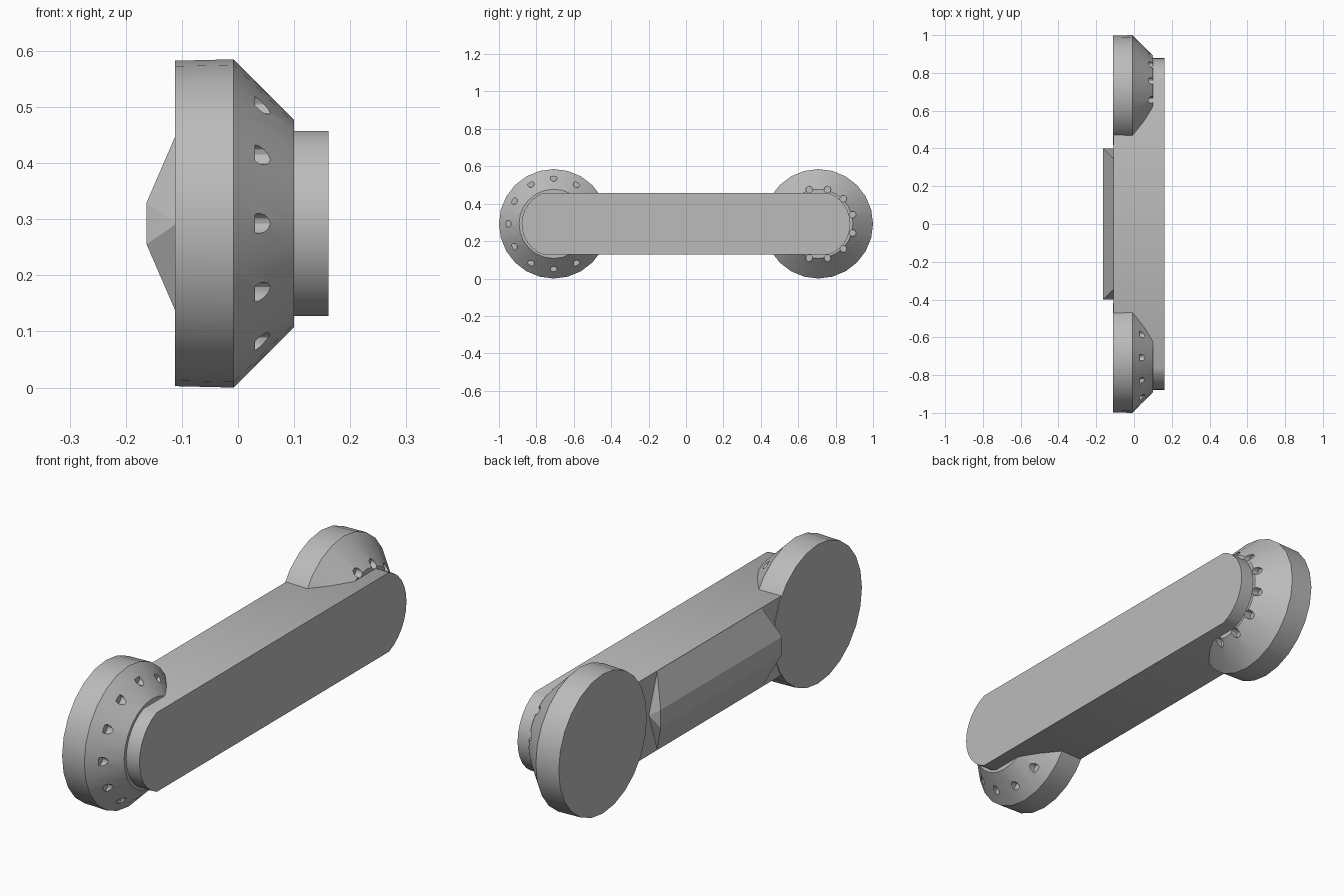
import bpy, bmesh
from math import cos, sin, asin, pi, radians
from mathutils import Vector

if "Cube" in bpy.data.objects:
    bpy.data.objects.remove(bpy.data.objects["Cube"])

MID_Z = 0.2925
END_Y = 0.7075

metal = bpy.data.materials.new("light_grey_metal")
metal.use_nodes = True
metal.diffuse_color = (0.5, 0.5, 0.5, 1)
metal.node_tree.nodes["Principled BSDF"].inputs["Base Color"].default_value = (0.5, 0.5, 0.5, 1)


def finish(bm, name):
    bmesh.ops.recalc_face_normals(bm, faces=bm.faces)
    mesh = bpy.data.meshes.new(name)
    bm.to_mesh(mesh)
    bm.free()
    mesh.materials.append(metal)
    ob = bpy.data.objects.new(name, mesh)
    bpy.context.collection.objects.link(ob)
    return ob


def select(ob):
    bpy.ops.object.select_all(action='DESELECT')
    ob.select_set(True)
    bpy.context.view_layer.objects.active = ob


def lathe(bm, profile, y, z, sides):
    """Closed solid of revolution about an axis along x; profile is (x, radius)."""
    rings = []
    for x, r in profile:
        rings.append([bm.verts.new((x, y + r * cos(2 * pi * i / sides), z + r * sin(2 * pi * i / sides)))
                      for i in range(sides)])
    for a, b in zip(rings, rings[1:]):
        for i in range(sides):
            j = (i + 1) % sides
            bm.faces.new((a[i], a[j], b[j], b[i]))
    bm.faces.new(rings[0])
    bm.faces.new(rings[-1])


def hub(name, y, hole_ring, hole_floor, turn):
    # Round housing with a sloped shoulder
    bm = bmesh.new()
    lathe(bm, [(-0.112, 0.29), (-0.008, 0.2925), (0.1, 0.185)], y, MID_Z, 24)
    ob = finish(bm, name)
    # Ring of twelve blind bolt holes
    bm = bmesh.new()
    for k in range(12):
        a = radians(30 * k + turn)
        lathe(bm, [(hole_floor, 0.018), (0.2, 0.018)],
              y + hole_ring * cos(a), MID_Z + hole_ring * sin(a), 12)
    cutter = finish(bm, name + "_hole_cutter")
    cutter.hide_render = True
    select(ob)
    mod = ob.modifiers.new("bolt_holes", 'BOOLEAN')
    mod.operation = 'DIFFERENCE'
    mod.solver = 'EXACT'
    mod.object = cutter
    bpy.ops.object.modifier_apply(modifier=mod.name)
    bpy.data.objects.remove(cutter)
    bpy.ops.object.shade_smooth_by_angle(angle=radians(30))


hub("front_hub", -END_Y, 0.245, 0.03, 0)
hub("rear_hub", END_Y, 0.19, 0.07, 15)

# Long beam with rounded, clipped ends
half, radius = 0.165, 0.176
limit = asin(half / radius)
outline = []
for side in (1, -1):
    for i in range(13):
        a = limit * (i / 6 - 1)
        outline.append((side * (END_Y - 0.005 + radius * cos(a)), MID_Z + side * radius * sin(a)))
bm = bmesh.new()
base = bm.faces.new([bm.verts.new((-0.109, y, z)) for y, z in outline])
grown = bmesh.ops.extrude_face_region(bm, geom=[base])["geom"]
bmesh.ops.translate(bm, vec=(0.27, 0, 0), verts=[v for v in grown if isinstance(v, bmesh.types.BMVert)])
beam = finish(bm, "beam")
select(beam)
bpy.ops.object.shade_smooth_by_angle(angle=radians(30))

# Faceted spine on the back of the beam
bm = bmesh.new()
for s in (1, -1):
    for x, y, dz in ((-0.109, 0.345, 0.162), (-0.109, 0.345, -0.162),
                     (-0.163, 0.4, 0.037), (-0.163, 0.4, -0.037), (-0.109, 0.4, 0)):
        bm.verts.new(Vector((x, s * y, MID_Z + dz)))
bmesh.ops.convex_hull(bm, input=bm.verts)
finish(bm, "back_spine")
